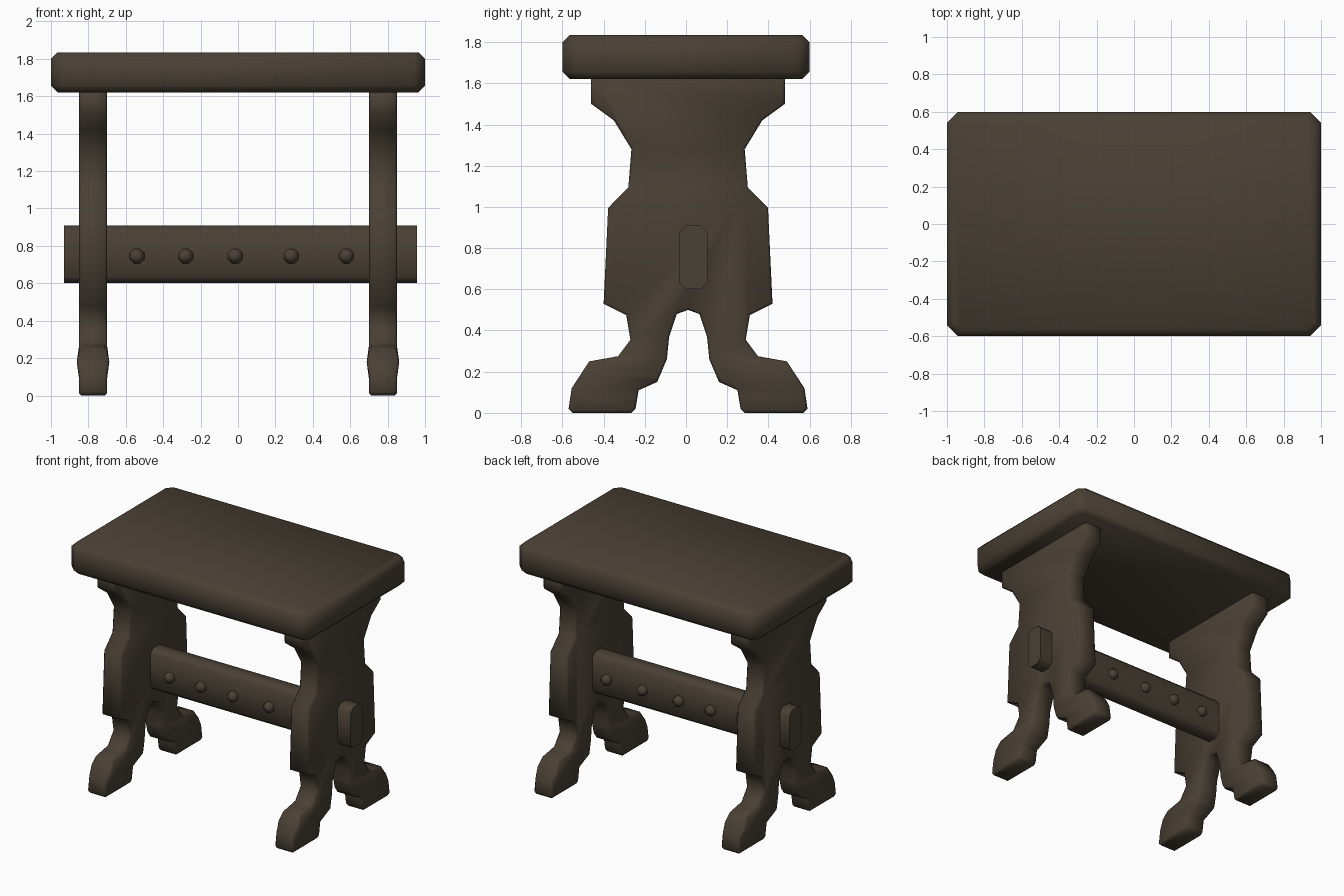
import bpy, bmesh, math
from mathutils import Matrix

if "Cube" in bpy.data.objects:
    bpy.data.objects.remove(bpy.data.objects["Cube"])

wood = bpy.data.materials.new("dark wood")
wood.diffuse_color = (0.068, 0.052, 0.035, 1)
wood.use_nodes = True
wood.node_tree.nodes["Principled BSDF"].inputs["Base Color"].default_value = wood.diffuse_color


def finish(bm, name, angle=60):
    bmesh.ops.recalc_face_normals(bm, faces=bm.faces)
    me = bpy.data.meshes.new(name)
    bm.to_mesh(me)
    bm.free()
    me.materials.append(wood)
    me.shade_smooth()
    me.set_sharp_from_angle(angle=math.radians(angle))
    ob = bpy.data.objects.new(name, me)
    bpy.context.collection.objects.link(ob)


def bevel(bm, edges, width):
    bmesh.ops.bevel(bm, geom=edges, offset=width, segments=1,
                    affect='EDGES', profile=0.5)


def box(lo, hi):
    bm = bmesh.new()
    bmesh.ops.create_cube(bm, size=1)
    for v in bm.verts:
        for i in range(3):
            v.co[i] = lo[i] if v.co[i] < 0 else hi[i]
    return bm


def along(bm, axis):
    out = []
    for e in bm.edges:
        d = (e.verts[0].co - e.verts[1].co).normalized()
        if abs(d[axis]) > 0.99:
            out.append(e)
    return out


# Table top: clipped corners, then chamfered rims
bm = box((-1, -0.6, 1.62), (1, 0.6, 1.835))
bevel(bm, along(bm, 2), 0.06)
rim = [e for e in bm.edges if abs(e.verts[0].co.z - e.verts[1].co.z) < 1e-4]
bevel(bm, rim, 0.036)
finish(bm, "table_top")

# Carved end panels: half outline (y, z), mirrored
half = [(0.47, 1.65), (0.47, 1.50), (0.36, 1.42), (0.275, 1.28), (0.29, 1.095),
        (0.388, 0.995), (0.41, 0.53), (0.30, 0.475), (0.28, 0.355),
        (0.34, 0.275), (0.48, 0.25), (0.565, 0.12), (0.58, 0.02), (0.56, 0.0),
        (0.275, 0.0), (0.255, 0.02), (0.24, 0.11), (0.15, 0.15), (0.103, 0.26),
        (0.092, 0.37), (0.055, 0.48)]
outline = half + [(0, 0.50)] + [(-y, z) for y, z in reversed(half)]
for name, cx in (("left_end_panel", -0.775), ("right_end_panel", 0.775)):
    bm = bmesh.new()
    face = bm.faces.new([bm.verts.new((-0.075, y + 0.01, z)) for y, z in outline])
    new = bmesh.ops.extrude_face_region(bm, geom=[face])["geom"]
    for v in new:
        if isinstance(v, bmesh.types.BMVert):
            v.co.x = 0.075
    bmesh.ops.recalc_face_normals(bm, faces=bm.faces)
    bevel(bm, [e for e in bm.edges
               if abs(e.verts[0].co.x - e.verts[1].co.x) < 1e-4], 0.012)
    # Slight swelling of the feet
    for z in (0.265, 0.18, 0.09):
        bmesh.ops.bisect_plane(bm, geom=bm.verts[:] + bm.edges[:] + bm.faces[:],
                               plane_co=(0, 0, z), plane_no=(0, 0, 1))
    for v in bm.verts:
        if abs(v.co.z - 0.18) < 1e-3:
            v.co.x *= 1.16
    bmesh.ops.translate(bm, verts=bm.verts, vec=(cx, 0, 0))
    finish(bm, name)

# Stretcher beam through both panels
bm = box((-0.93, -0.035, 0.602), (0.957, 0.105, 0.91))
bevel(bm, along(bm, 0), 0.033)
finish(bm, "stretcher_beam")

# Round pegs on both faces of the stretcher
for i, x in enumerate((-0.54, -0.28, -0.015, 0.285, 0.58)):
    for side, y in (("front", -0.035), ("back", 0.105)):
        bm = bmesh.new()
        bmesh.ops.create_uvsphere(bm, u_segments=8, v_segments=6, radius=0.042,
                                  matrix=Matrix.Translation((x, y, 0.745))
                                  @ Matrix.Rotation(math.pi / 2, 4, 'X')
                                  @ Matrix.Rotation(math.pi / 8, 4, 'Z'))
        finish(bm, f"{side}_peg_{i + 1}", 180)
